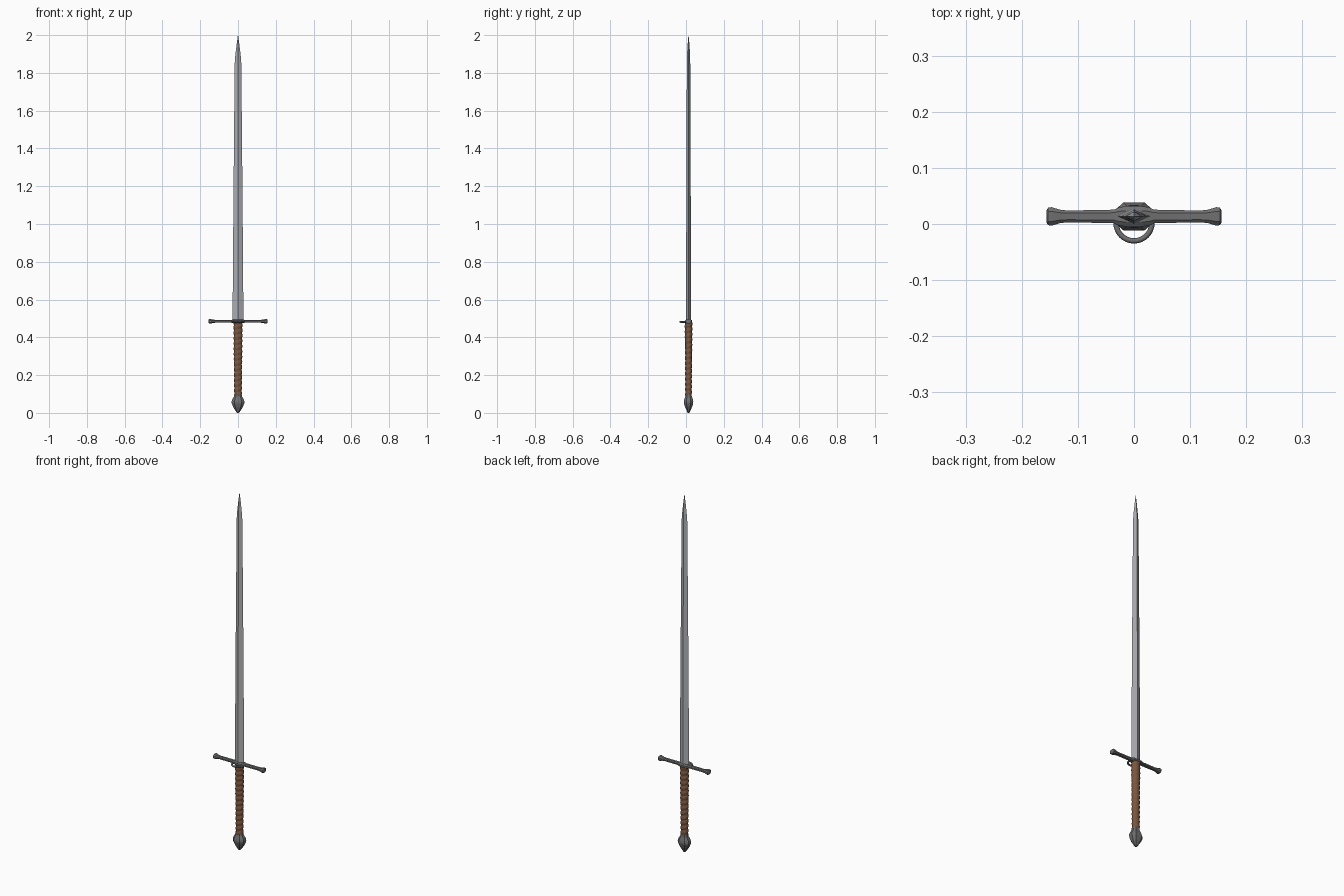
import bpy, math

if "Cube" in bpy.data.objects:
    bpy.data.objects.remove(bpy.data.objects["Cube"])

CY = 0.0135   # depth of the sword's axis; the side ring sticks out in front
GZ = 0.485    # guard height


def material(name, color):
    m = bpy.data.materials.new(name)
    m.diffuse_color = (*color, 1)
    m.use_nodes = True
    m.node_tree.nodes["Principled BSDF"].inputs["Base Color"].default_value = m.diffuse_color
    return m


def loft(name, rings, mat, smooth=None):
    """Skin a list of equal-length point rings and cap both ends."""
    n = len(rings[0])
    verts = [p for r in rings for p in r]
    faces = [(i * n + j, i * n + (j + 1) % n, (i + 1) * n + (j + 1) % n, (i + 1) * n + j)
             for i in range(len(rings) - 1) for j in range(n)]
    faces.append(tuple(reversed(range(n))))
    faces.append(tuple(range(len(verts) - n, len(verts))))
    me = bpy.data.meshes.new(name)
    me.from_pydata(verts, [], faces)
    ob = bpy.data.objects.new(name, me)
    bpy.context.collection.objects.link(ob)
    me.materials.append(mat)
    bpy.context.view_layer.objects.active = ob
    ob.select_set(True)
    bpy.ops.object.mode_set(mode='EDIT')
    bpy.ops.mesh.select_all(action='SELECT')
    bpy.ops.mesh.normals_make_consistent(inside=False)
    bpy.ops.object.mode_set(mode='OBJECT')
    if smooth:
        bpy.ops.object.shade_smooth_by_angle(angle=math.radians(smooth))
    ob.select_set(False)
    return ob


def octagon(a, b):
    """Flat-sided octagon with half sizes a, b."""
    return [(a, -b * .45), (a, b * .45), (a * .55, b), (-a * .55, b),
            (-a, b * .45), (-a, -b * .45), (-a * .55, -b), (a * .55, -b)]


steel = material("steel", (0.42, 0.43, 0.45))
iron = material("dark_iron", (0.16, 0.16, 0.165))
leather = material("leather", (0.20, 0.095, 0.05))

# Blade: diamond section with central ridge, tapering to a point
blade = [(0.482, .029, .0135), (1.2, .0235, .0115), (1.85, .0175, .009),
         (1.89, .0145, .0085), (1.95, .0075, .005), (2.0, .0005, .0005)]
loft("blade", [[(a, CY, z), (0, CY + b, z), (-a, CY, z), (0, CY - b, z)]
               for z, a, b in blade], steel)

# Grip: oval core with a spiral leather wrap
TURNS, STEPS, SIDES = 14, 6, 20
Z0, Z1 = 0.09, 0.478
rings = []
for i in range(TURNS * STEPS + 1):
    t = i / (TURNS * STEPS)
    z = Z0 + (Z1 - Z0) * t
    ring = []
    for j in range(SIDES):
        ang = 2 * math.pi * j / SIDES
        wrap = 0.0035 * abs(math.sin(math.pi * (t * TURNS - j / SIDES)))
        a, b = .0175 + .0035 * t + wrap, .0145 + .003 * t + wrap
        ring.append((a * math.cos(ang), CY + b * math.sin(ang), z))
    rings.append(ring)
loft("grip", rings, leather, 40)

# Pommel: faceted octagonal teardrop
pommel = [(0.0, .005, .004), (.008, .011, .008), (.03, .025, .018), (.05, .033, .0245),
          (.06, .034, .025), (.07, .031, .023), (.088, .021, .017), (.104, .0185, .0155)]
loft("pommel", [[(x, CY + y, z) for x, y in octagon(a, b)] for z, a, b in pommel], iron)

# Crossguard: slim bar with flared ends and a thicker block at the middle
half = [(.012, .0185, .0105), (.026, .0165, .0095), (.036, .012, .0075), (.118, .0105, .0075),
        (.132, .012, .009), (.147, .0165, .0125), (.153, .0155, .012), (.156, .011, .0085)]
guard = [(-x, a, b) for x, a, b in reversed(half)] + half
loft("crossguard", [[(x, CY + y, GZ + z) for y, z in octagon(a, b)]
                    for x, a, b in guard], iron, 30)

# Side ring: half hoop in front of the guard
R, T = .032, .0048
hoop = []
for i in range(17):
    ang = math.pi * (1 + i / 16)
    hoop.append([((R + T * math.cos(k * math.pi / 4)) * math.cos(ang),
                  .002 + (R + T * math.cos(k * math.pi / 4)) * math.sin(ang),
                  GZ - .003 + T * math.sin(k * math.pi / 4)) for k in range(8)])
# short legs running back into the guard bar
hoop.insert(0, [(x, y + .009, z) for x, y, z in hoop[0]])
hoop.append([(x, y + .009, z) for x, y, z in hoop[-1]])
loft("side_ring", hoop, iron, 50)
